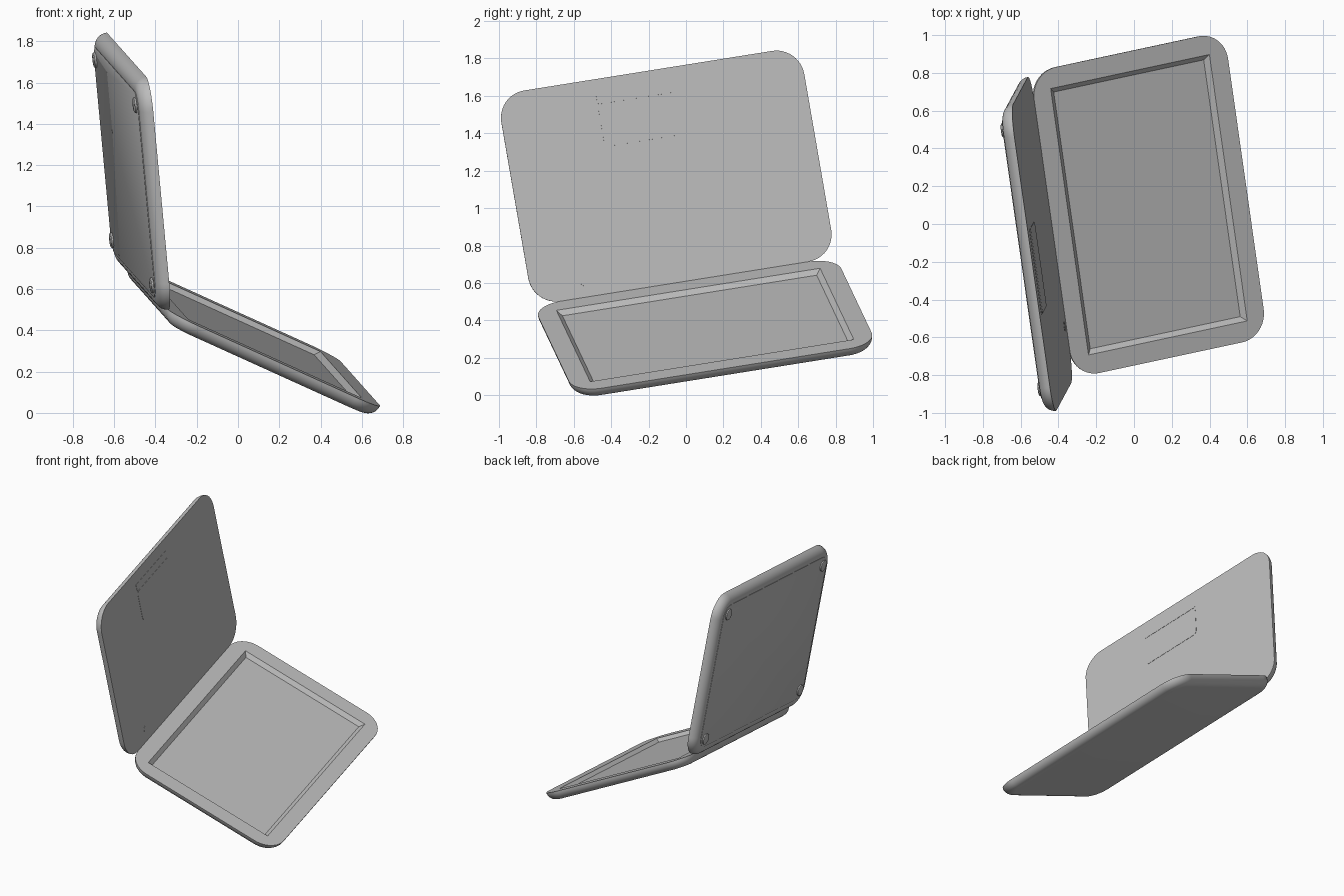
import bpy, bmesh, math
from mathutils import Vector, Matrix

cube = bpy.data.objects.get("Cube")
if cube:
    bpy.data.objects.remove(cube, do_unlink=True)

# Single body colour
grey = bpy.data.materials.new("plain_grey")
grey.use_nodes = True
COLOUR = (0.5, 0.5, 0.5, 1.0)
grey.diffuse_color = COLOUR
grey.node_tree.nodes["Principled BSDF"].inputs["Base Color"].default_value = COLOUR

# Shared hinge line and the two panel directions leading away from it
HINGE = Vector((-0.434, -0.008, 0.608))
AXIS = Vector((-0.139, 0.978, 0.156)).normalized()


def panel_frame(outward, sign):
    """Frame with y along the hinge, z out of the inner face, origin at panel centre."""
    d = Vector(outward)
    d = (d - AXIS * d.dot(AXIS)).normalized()
    x = d * sign
    z = x.cross(AXIS)
    m = Matrix((x, AXIS, z)).transposed().to_4x4()
    m.translation = HINGE + d * HALF_X
    return m


HALF_X, HALF_Y, RADIUS, THICK = 0.574, 0.828, 0.15, 0.062
SCREEN_FRAME = panel_frame((0.894, 0.192, -0.405), 1)
BASE_FRAME = panel_frame((-0.092, -0.166, 0.982), -1)


def rounded_rect(hx, hy, r, z, seg=12):
    """Closed loop of points round a rectangle with rounded corners."""
    pts = []
    for k, (sx, sy) in enumerate(((1, 1), (-1, 1), (-1, -1), (1, -1))):
        for i in range(seg + 1):
            a = math.pi / 2 * (k + i / seg)
            pts.append((sx * (hx - r) + r * math.cos(a),
                        sy * (hy - r) + r * math.sin(a), z))
    return pts


def skin(name, rings, frame, offset=(0, 0, 0)):
    """Join rings (half x, half y, radius, height) into a capped solid."""
    bm = bmesh.new()
    loops = [[bm.verts.new(p) for p in rounded_rect(*ring)] for ring in rings]
    n = len(loops[0])
    for a, b in zip(loops, loops[1:]):
        for i in range(n):
            j = (i + 1) % n
            bm.faces.new((a[i], a[j], b[j], b[i]))
    bm.faces.new(loops[0])
    bm.faces.new(loops[-1])
    bmesh.ops.remove_doubles(bm, verts=bm.verts, dist=1e-5)
    bmesh.ops.recalc_face_normals(bm, faces=bm.faces)
    mesh = bpy.data.meshes.new(name)
    bm.to_mesh(mesh)
    bm.free()
    mesh.materials.append(grey)
    obj = bpy.data.objects.new(name, mesh)
    bpy.context.collection.objects.link(obj)
    obj.matrix_world = frame @ Matrix.Translation(offset)
    bpy.ops.object.select_all(action='DESELECT')
    obj.select_set(True)
    bpy.context.view_layer.objects.active = obj
    bpy.ops.object.shade_smooth_by_angle(angle=math.radians(30))
    return obj


def shell_rings(steps=8):
    """Flat inner rim, then a quarter-round edge down to the flat outer face."""
    rings = []
    for i in range(steps + 1):
        a = math.pi / 2 * i / steps
        inset = THICK * (1 - math.cos(a))
        rings.append((HALF_X - inset, HALF_Y - inset, RADIUS - inset, -THICK * math.sin(a)))
    return rings


# Screen panel with a square-cornered, sloped recess for the display
display = [(0.444, 0.695, 0, -0.025), (0.47, 0.721, 0, 0)]
skin("screen_panel", display + shell_rings(), SCREEN_FRAME)

# Keyboard base
skin("base_panel", shell_rings(), BASE_FRAME)

# Thin cover on the outer face of the base
cover = [(HALF_X - g, HALF_Y - g, RADIUS - g, z)
         for g, z in ((0.066, -THICK + 0.004), (0.066, -THICK - 0.002), (0.07, -THICK - 0.004))]
skin("bottom_cover", cover, BASE_FRAME)

# Four round feet
for sx, side in ((1, "hinge"), (-1, "front")):
    for sy, end in ((1, "right"), (-1, "left")):
        foot = [(r, r, r, z) for r, z in ((0.038, 0), (0.038, -0.012), (0.03, -0.016))]
        skin(f"{side}_{end}_foot", foot, BASE_FRAME, (0.445 * sx, 0.70 * sy, -THICK))


# Flush plates on the inner face: touchpad, button bar, power button
def plate(name, cx, cy, hx, hy, r):
    skin(name, [(hx, hy, r, -0.004), (hx, hy, r, 0.0015)], BASE_FRAME, (cx, cy, 0))


plate("touchpad", -0.321, -0.07, 0.114, 0.23, 0.03)
plate("touchpad_button", -0.464, -0.07, 0.026, 0.23, 0.012)
plate("power_button", 0.49, -0.53, 0.025, 0.025, 0.025)
